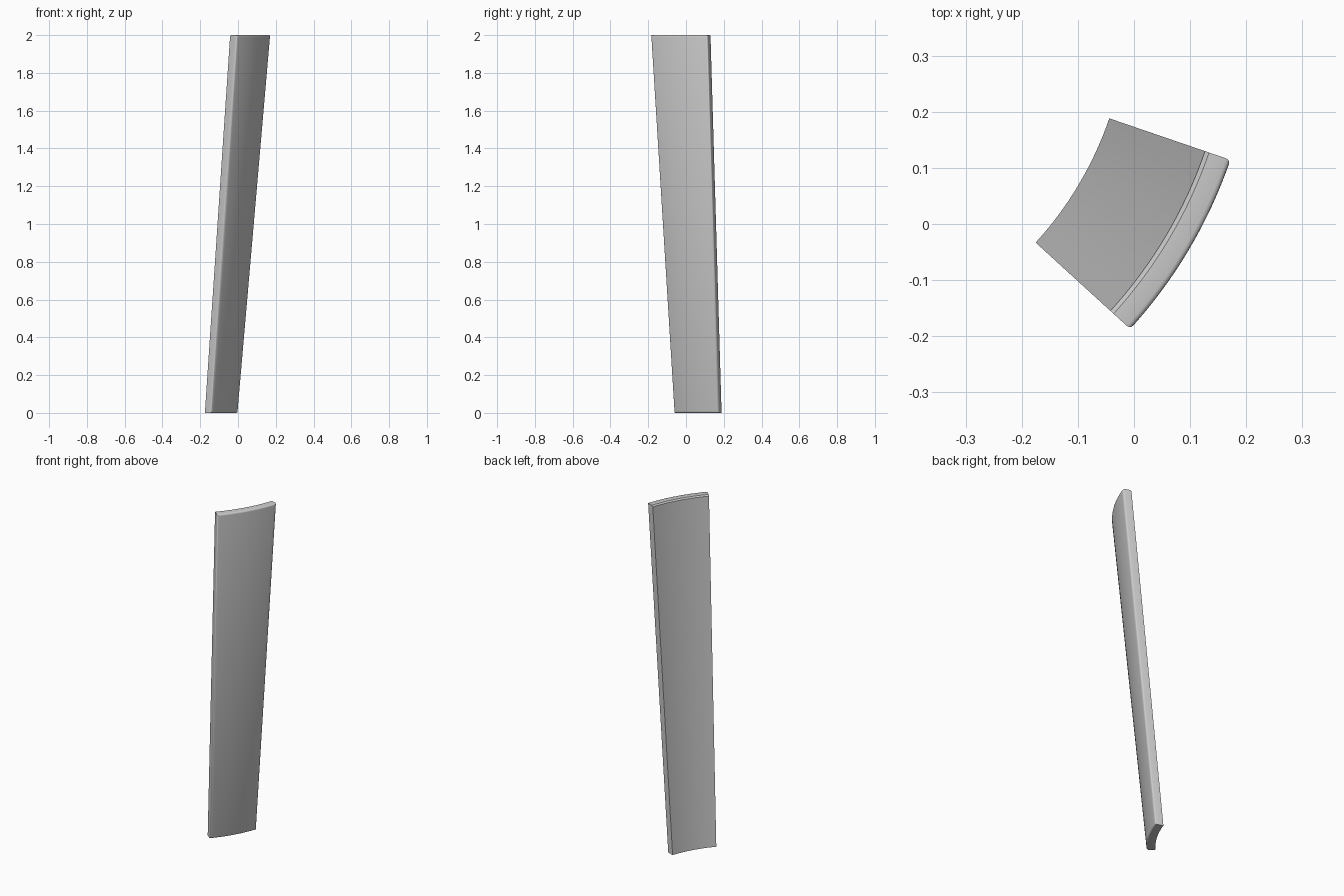
import bpy, bmesh, math

if "Cube" in bpy.data.objects:
    bpy.data.objects.remove(bpy.data.objects["Cube"])

N = 16                                   # facets along the arc
CX, CY = -0.642, 0.393                   # cone axis
A0, A1 = math.radians(-42.4), math.radians(-18.9)
H = 2.0
INNER = (0.632, 0.813)                   # radius at bottom, top
OUTER = (0.678, 0.861)

bm = bmesh.new()


def arc(r, z):
    angles = [A0 + (A1 - A0) * i / N for i in range(N + 1)]
    return [bm.verts.new((CX + r * math.cos(a), CY + r * math.sin(a), z)) for a in angles]


# Four arcs bounding the tapered curved panel
in_bot, in_top = arc(INNER[0], 0), arc(INNER[1], H)
out_bot, out_top = arc(OUTER[0], 0), arc(OUTER[1], H)
loop = [in_bot, out_bot, out_top, in_top]

# Outer wall, inner wall, top and bottom strips, then the two sides
for k in range(4):
    a, b = loop[k], loop[(k + 1) % 4]
    for i in range(N):
        bm.faces.new((a[i], b[i], b[i + 1], a[i + 1]))
for i in (0, N):
    bm.faces.new([ring[i] for ring in loop])
bmesh.ops.recalc_face_normals(bm, faces=bm.faces)


def run(ring):
    return [bm.edges.get((ring[i], ring[i + 1])) for i in range(N)]


# Small rounding around the outer face, narrow chamfer on the inner top edge
rim = run(out_bot) + run(out_top) + [bm.edges.get((out_bot[i], out_top[i])) for i in (0, N)]
top_edge = run(in_top)
bmesh.ops.bevel(bm, geom=rim, offset=0.009, offset_type='OFFSET', segments=3,
                profile=0.5, affect='EDGES', clamp_overlap=True)
bmesh.ops.bevel(bm, geom=[e for e in top_edge if e.is_valid], offset=0.007,
                offset_type='OFFSET', segments=1, profile=0.5, affect='EDGES')
bmesh.ops.recalc_face_normals(bm, faces=bm.faces)

mesh = bpy.data.meshes.new("curved_panel")
bm.to_mesh(mesh)
bm.free()
panel = bpy.data.objects.new("curved_panel", mesh)
bpy.context.collection.objects.link(panel)

# Smooth the curved walls, keep the edges crisp
bpy.context.view_layer.objects.active = panel
panel.select_set(True)
bpy.ops.object.shade_smooth_by_angle(angle=math.radians(35))
